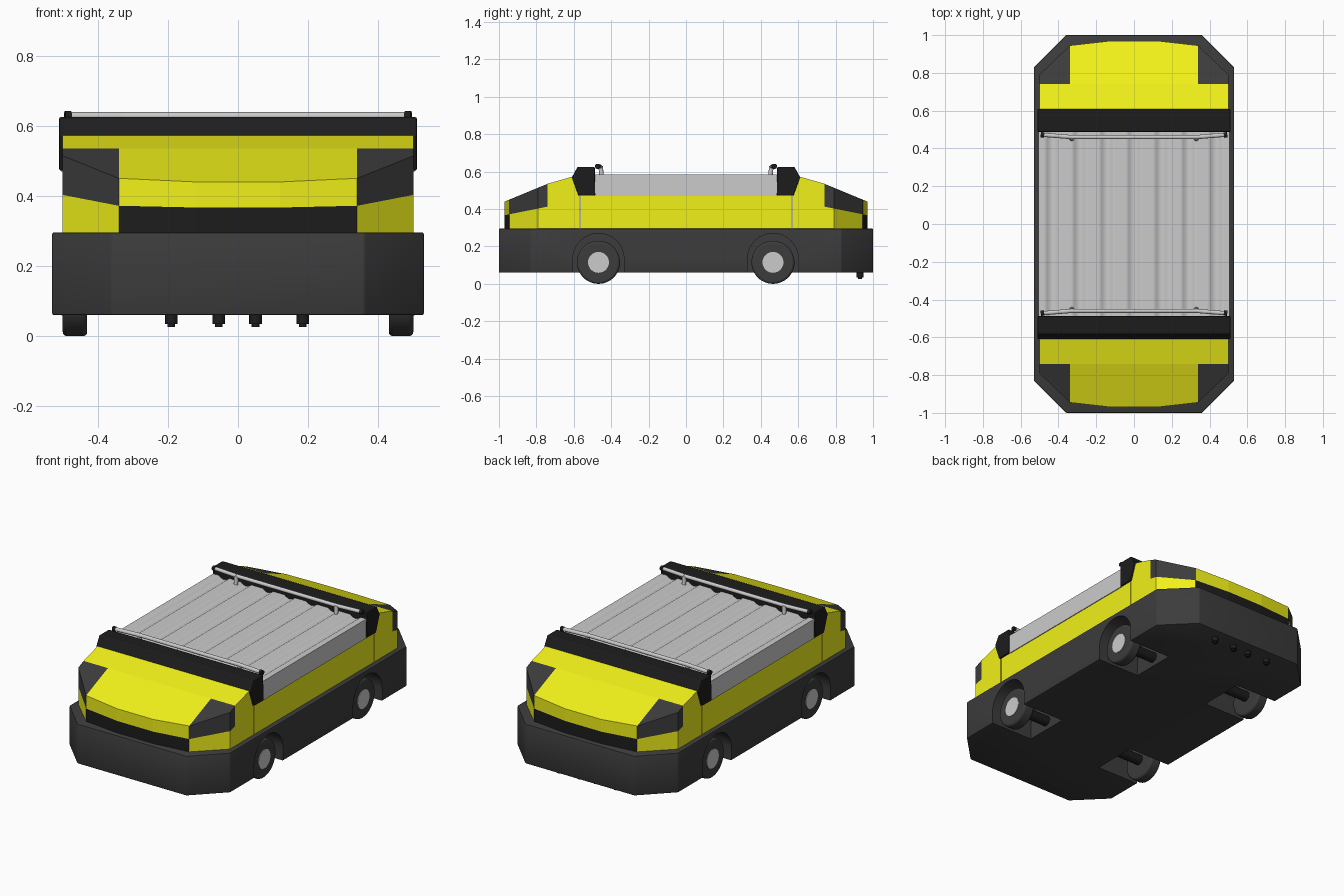
import bpy, bmesh
from math import pi, sin, cos
from mathutils import Vector

if "Cube" in bpy.data.objects:
    bpy.data.objects.remove(bpy.data.objects["Cube"])


def material(name, rgb):
    m = bpy.data.materials.new(name)
    m.diffuse_color = (*rgb, 1)
    m.use_nodes = True
    m.node_tree.nodes["Principled BSDF"].inputs["Base Color"].default_value = m.diffuse_color
    return m


YELLOW = material("yellow_paint", (0.88, 0.88, 0.01))
DARK = material("dark_grey", (0.045, 0.045, 0.045))
BLACK = material("black", (0.012, 0.012, 0.012))


def finish(bm, name, mats=()):
    bmesh.ops.recalc_face_normals(bm, faces=bm.faces)
    me = bpy.data.meshes.new(name)
    bm.to_mesh(me)
    bm.free()
    ob = bpy.data.objects.new(name, me)
    bpy.context.collection.objects.link(ob)
    for m in mats:
        me.materials.append(m)
    return ob


def prism_bm(pts, axis, lo, hi):
    """Extrude a 2D outline along an axis: x -> (y,z), y -> (x,z), z -> (x,y)."""
    put = {'x': lambda a, b: (lo, a, b), 'y': lambda a, b: (a, lo, b), 'z': lambda a, b: (a, b, lo)}[axis]
    bm = bmesh.new()
    face = bm.faces.new([bm.verts.new(put(a, b)) for a, b in pts])
    ext = bmesh.ops.extrude_face_region(bm, geom=[face])
    d = Vector([(hi - lo) if axis == k else 0 for k in 'xyz'])
    bmesh.ops.translate(bm, vec=d, verts=[v for v in ext['geom'] if isinstance(v, bmesh.types.BMVert)])
    return bm


def prism(name, pts, axis, lo, hi, mat=None, bevel=0):
    ob = finish(prism_bm(pts, axis, lo, hi), name, [mat] if mat else [])
    if bevel:
        b = ob.modifiers.new("bevel", 'BEVEL')
        b.width, b.segments = bevel, 2
    return ob


def smooth(ob):
    bpy.ops.object.select_all(action='DESELECT')
    ob.select_set(True)
    bpy.context.view_layer.objects.active = ob
    bpy.ops.object.shade_smooth_by_angle(angle=0.6)


def rod(name, a, b, r, mat=None, sides=24):
    a, b = Vector(a), Vector(b)
    bpy.ops.mesh.primitive_cylinder_add(vertices=sides, radius=r, depth=(b - a).length, location=(a + b) / 2)
    ob = bpy.context.object
    ob.name = name
    ob.rotation_euler = (b - a).to_track_quat('Z', 'Y').to_euler()
    if mat:
        ob.data.materials.append(mat)
    smooth(ob)
    return ob


# Chassis with wheel wells cut out
outline = [(0.36, -1), (0.53, -0.83), (0.53, 0.83), (0.36, 1),
           (-0.36, 1), (-0.53, 0.83), (-0.53, -0.83), (-0.36, -1)]
chassis = prism("chassis", outline, 'z', 0.06, 0.296, DARK, 0.005)
cutters = []
for y in (-0.468, 0.465):
    arch = [(y + 0.137 * cos(pi * i / 24), 0.13 + 0.14 * sin(pi * i / 24)) for i in range(25)]
    arch = [(y + 0.137, 0)] + arch + [(y - 0.137, 0)]
    for lo, hi in ((0.25, 0.6), (-0.6, -0.25)):
        cut = prism("wheel_well_cutter", arch, 'x', lo, hi, DARK)
        cut.hide_render = True
        mod = chassis.modifiers.new("well", 'BOOLEAN')
        mod.operation, mod.solver, mod.object = 'DIFFERENCE', 'EXACT', cut
        cutters.append(cut)
bpy.context.view_layer.objects.active = chassis
for mod in list(chassis.modifiers):
    bpy.ops.object.modifier_apply(modifier=mod.name)
for cut in cutters:
    bpy.data.objects.remove(cut)
smooth(chassis)

# Wheels: rounded tyre, pale hub disc, axle stub
for y in (-0.468, 0.465):
    for s in (-1, 1):
        tyre = rod("tyre", (s * 0.43, y, 0.115), (s * 0.50, y, 0.115), 0.115, DARK, 48)
        b = tyre.modifiers.new("bevel", 'BEVEL')
        b.width, b.segments = 0.012, 3
        rod("hub", (s * 0.49, y, 0.115), (s * 0.503, y, 0.115), 0.056, None, 32)
        rod("axle", (s * 0.25, y, 0.115), (s * 0.44, y, 0.115), 0.03, BLACK)

# Middle body between the two hoods
prism("side_body", [(-0.565, 0.29), (0.565, 0.29), (0.565, 0.477), (-0.565, 0.477)],
      'x', -0.5, 0.5, YELLOW)


# Hood: plan outline sliced by two roof slopes, then split into colour panels
def hood(name, turn):
    plan = [(-0.12, -0.97), (0.12, -0.97), (0.34, -0.945), (0.5, -0.79), (0.5, -0.57),
            (-0.5, -0.57), (-0.5, -0.79), (-0.34, -0.945)]
    bm = prism_bm(plan, 'z', 0.29, 0.8)
    bmesh.ops.recalc_face_normals(bm, faces=bm.faces)

    def slice_by(co, no, clear=False):
        res = bmesh.ops.bisect_plane(bm, geom=bm.verts[:] + bm.edges[:] + bm.faces[:],
                                     plane_co=co, plane_no=no, clear_outer=clear)
        if clear:
            edges = [e for e in res['geom_cut'] if isinstance(e, bmesh.types.BMEdge)]
            bmesh.ops.holes_fill(bm, edges=edges, sides=0)

    slice_by((0, -0.74, 0.535), (0, -0.040, 0.14), True)
    slice_by((0, -0.74, 0.535), (0, -0.095, 0.23), True)
    slice_by((0, -0.74, 0), (0, 1, 0))
    slice_by((0.34, 0, 0), (1, 0, 0))
    slice_by((-0.34, 0, 0), (1, 0, 0))
    slice_by((0, -0.945, 0.372), (0, -0.2, 1))
    for f in bm.faces:
        c = f.calc_center_median()
        above = c.z > 0.372 + (c.y + 0.945) * 0.2
        if c.y < -0.741 and abs(c.x) > 0.34 and above:
            f.material_index = 1
        elif c.y < -0.9 and abs(c.x) < 0.34 and not above:
            f.material_index = 2
    ob = finish(bm, name, [YELLOW, DARK, BLACK])
    ob.rotation_euler.z = turn


hood("front_hood", 0)
hood("rear_hood", pi)

# Black cross bars at the ends of the load bed
for s, end in ((1, "front"), (-1, "rear")):
    bar = [(-0.485, 0.472), (-0.575, 0.472), (-0.61, 0.57), (-0.58, 0.625), (-0.488, 0.625)]
    prism(end + "_cross_bar", [(s * y, z) for y, z in bar], 'x', -0.51, 0.51, BLACK, 0.005)

# Corrugated load bed running front to back
n = 112
top = []
for i in range(n + 1):
    t = i / n
    wave = max(0.0, -cos(2 * pi * 7 * t))
    top.append((-0.505 + 1.01 * t, 0.585 - 0.016 * wave))
bed = prism("load_bed", [(0.505, 0.47)] + [(-0.505, 0.47)] + top, 'y', -0.49, 0.49)
smooth(bed)

# Slim rails on short posts, with dark end caps
for s, end in ((-1, "front"), (1, "rear")):
    path = [(-0.48, s * 0.472, 0.628), (-0.33, s * 0.46, 0.628), (0.33, s * 0.46, 0.628), (0.48, s * 0.472, 0.628)]
    for a, b in zip(path, path[1:]):
        rod(end + "_rail", a, b, 0.011, None, 16)
    for x in (-1, 1):
        rod(end + "_rail_cap", (x * 0.476, s * 0.47, 0.628), (x * 0.494, s * 0.473, 0.628), 0.014, BLACK, 16)
        rod(end + "_rail_post", (x * 0.33, s * 0.45, 0.57), (x * 0.33, s * 0.457, 0.63), 0.012, None, 16)

# Row of plugs hanging under the rear
for x in (-0.19, -0.055, 0.05, 0.185):
    rod("rear_plug", (x, 0.93, 0.035), (x, 0.93, 0.07), 0.018, BLACK, 16)
    rod("rear_plug_tip", (x, 0.93, 0.026), (x, 0.93, 0.04), 0.011, BLACK, 16)
